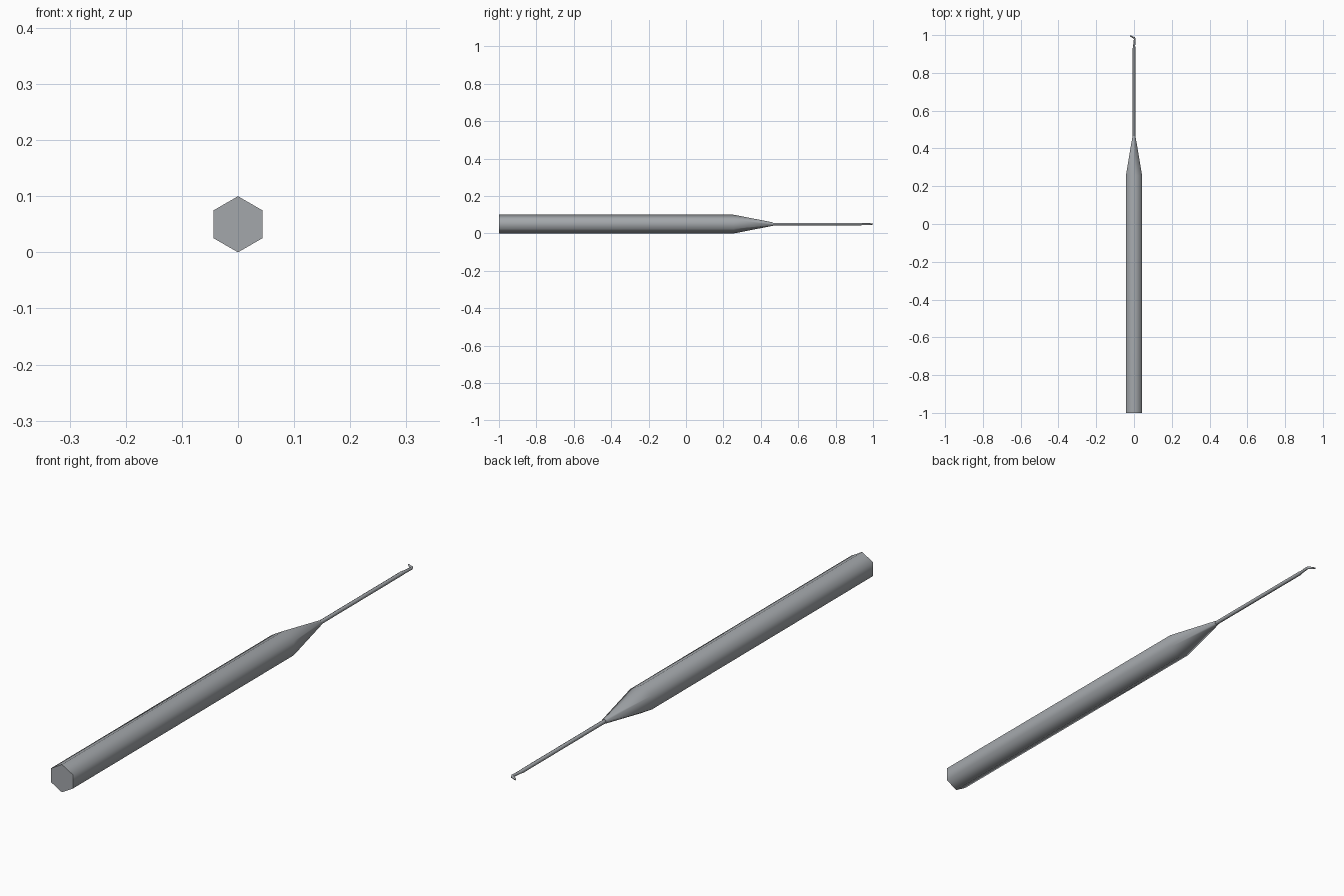
import bpy, bmesh, math
from mathutils import Vector

if "Cube" in bpy.data.objects:
    bpy.data.objects.remove(bpy.data.objects["Cube"])

CZ = 0.05  # height of the tool's axis

steel = bpy.data.materials.new("steel_grey")
steel.diffuse_color = (0.37, 0.39, 0.41, 1)
steel.use_nodes = True
steel.node_tree.nodes["Principled BSDF"].inputs["Base Color"].default_value = steel.diffuse_color


def loft(name, stations, sides, angle):
    """Skin rings along a path in the xy plane; station = (x, y, radius)."""
    bm = bmesh.new()
    pts = [Vector((x, y, CZ)) for x, y, r in stations]
    rings = []
    for i, (x, y, r) in enumerate(stations):
        d = Vector((0, 0, 0))
        if i > 0:
            d += (pts[i] - pts[i - 1]).normalized()
        if i < len(pts) - 1:
            d += (pts[i + 1] - pts[i]).normalized()
        d.normalize()
        side = d.cross(Vector((0, 0, 1))).normalized()
        ring = []
        for k in range(sides):
            a = 2 * math.pi * k / sides
            ring.append(bm.verts.new(pts[i] + r * (math.sin(a) * side + math.cos(a) * Vector((0, 0, 1)))))
        rings.append(ring)
    for a, b in zip(rings, rings[1:]):
        for k in range(sides):
            n = (k + 1) % sides
            bm.faces.new((a[k], a[n], b[n], b[k]))
    bm.faces.new(rings[0])
    bm.faces.new(rings[-1])
    bmesh.ops.recalc_face_normals(bm, faces=bm.faces)
    me = bpy.data.meshes.new(name)
    bm.to_mesh(me)
    bm.free()
    me.materials.append(steel)
    ob = bpy.data.objects.new(name, me)
    bpy.context.collection.objects.link(ob)
    bpy.ops.object.select_all(action='DESELECT')
    ob.select_set(True)
    bpy.context.view_layer.objects.active = ob
    bpy.ops.object.shade_smooth_by_angle(angle=math.radians(angle))
    return ob


# Hexagonal handle with a tapered nose
loft("handle", [(0, -1, 0.05), (0, 0.255, 0.05), (0, 0.465, 0.009)], 6, 65)

# Thin shaft ending in a small bent hook
loft("hook_shaft", [(0, 0.45, 0.007), (0, 0.93, 0.007), (0.001, 0.945, 0.0055),
                    (0.004, 0.978, 0.005), (0.001, 0.985, 0.005),
                    (-0.010, 0.990, 0.004), (-0.019, 0.997, 0.003)], 8, 65)
